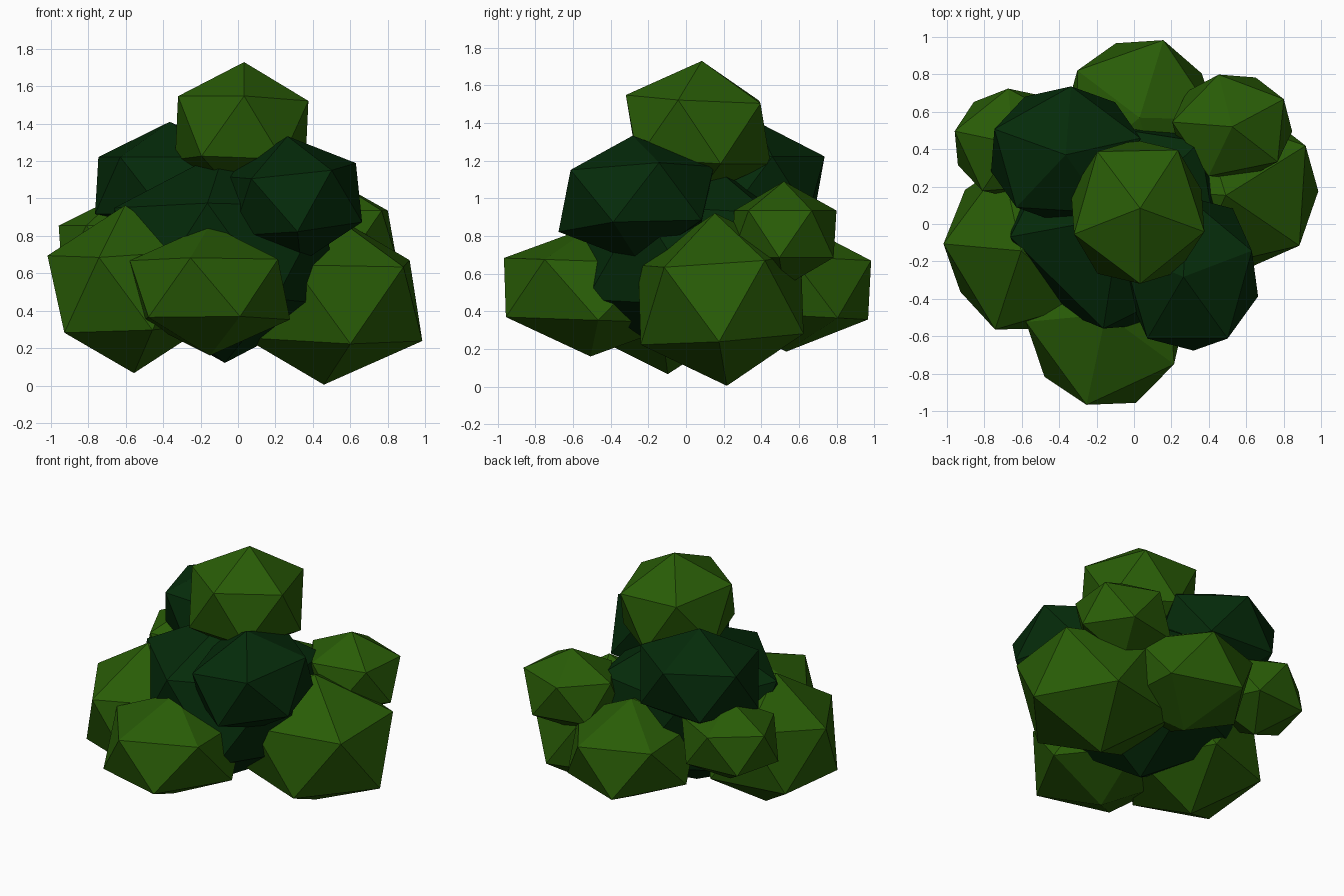
import bpy
from math import radians

cube = bpy.data.objects.get("Cube")
if cube:
    bpy.data.objects.remove(cube, do_unlink=True)


def make_material(name, colour):
    mat = bpy.data.materials.new(name)
    mat.use_nodes = True
    mat.diffuse_color = colour
    bsdf = next(n for n in mat.node_tree.nodes if n.type == 'BSDF_PRINCIPLED')
    bsdf.inputs["Base Color"].default_value = colour
    bsdf.inputs["Roughness"].default_value = 0.9
    return mat


light = make_material("leaf_green", (0.022, 0.108, 0.002, 1))
dark = make_material("deep_green", (0.0015, 0.024, 0.003, 1))


def clump(name, mat, centre, radii, spin, tilt=(0, 0)):
    """One faceted leaf clump: a squashed, turned icosahedron."""
    bpy.ops.mesh.primitive_ico_sphere_add(subdivisions=1, radius=1)
    obj = bpy.context.object
    obj.name = name
    obj.data.materials.append(mat)
    # Turn first, then squash along the model's axes
    obj.rotation_euler = (0, 0, radians(spin))
    bpy.ops.object.transform_apply(location=False, rotation=True, scale=False)
    obj.scale = radii
    obj.rotation_euler = (radians(tilt[0]), radians(tilt[1]), 0)
    obj.location = centre
    bpy.ops.object.shade_flat()
    return obj


# Dark inner foliage
clump("core_foliage", dark, (-0.07, 0.01, 0.69), (0.67, 0.66, 0.57), -27, (-3, 0))
clump("upper_front_foliage", dark, (0.30, -0.265, 0.995), (0.41, 0.47, 0.34), 18, (3, -6))
clump("upper_back_foliage", dark, (-0.365, 0.37, 1.07), (0.46, 0.41, 0.34), 14)

# Light outer foliage
clump("crown_foliage", light, (0.02, 0.065, 1.365), (0.41, 0.44, 0.365), -17, (-3, 2))
clump("front_foliage", light, (-0.15, -0.495, 0.51), (0.48, 0.55, 0.35), -32, (-2, 0))
clump("right_foliage", light, (-0.58, -0.12, 0.515), (0.48, 0.52, 0.45), -39, (3, -3))
clump("left_foliage", light, (0.475, 0.185, 0.463), (0.58, 0.51, 0.46), 33, (4, 2))
clump("back_foliage", light, (0.03, 0.55, 0.535), (0.46, 0.50, 0.35), 0, (-3, 0))
clump("small_back_left_foliage", light, (0.525, 0.52, 0.81), (0.36, 0.32, 0.28), 31)
clump("small_back_right_foliage", light, (-0.645, 0.43, 0.73), (0.36, 0.33, 0.28), 23)
